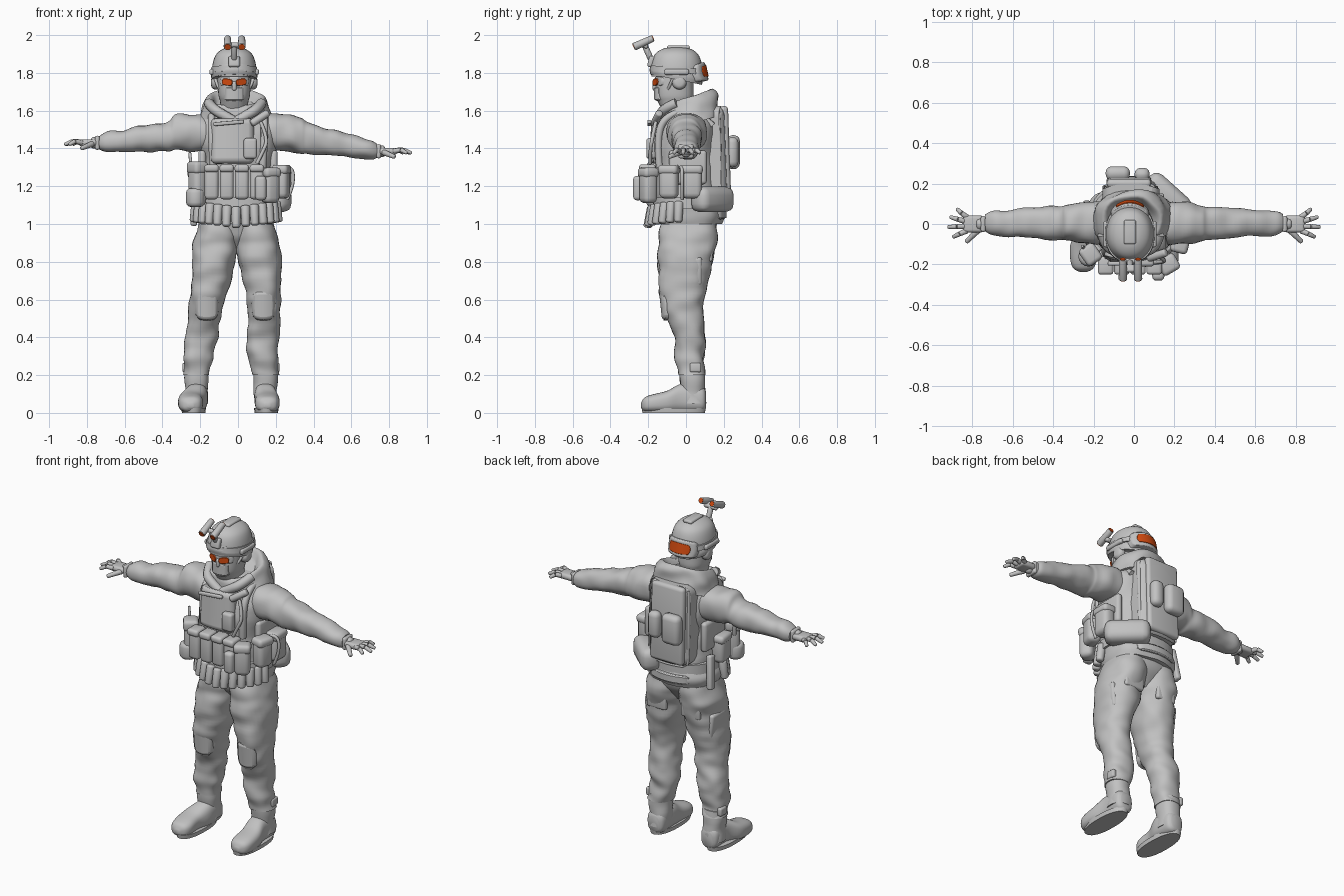
import bpy
import bmesh
import math
from mathutils import Vector, Matrix, Euler, noise

default_cube = bpy.data.objects.get("Cube")
if default_cube:
    bpy.data.objects.remove(default_cube)


def material(name, colour):
    mat = bpy.data.materials.new(name)
    mat.use_nodes = True
    mat.diffuse_color = colour
    mat.node_tree.nodes["Principled BSDF"].inputs["Base Color"].default_value = colour
    return mat


GREY = material("plain grey", (.54, .54, .54, 1))
ORANGE = material("orange lens", (.65, .07, .005, 1))


def finish(name, bm, mat):
    """Turn a bmesh into a smooth shaded object with sharp creases."""
    bmesh.ops.recalc_face_normals(bm, faces=bm.faces)
    mesh = bpy.data.meshes.new(name)
    bm.to_mesh(mesh)
    bm.free()
    mesh.polygons.foreach_set("use_smooth", [True] * len(mesh.polygons))
    mesh.set_sharp_from_angle(angle=math.radians(42))
    mesh.materials.append(mat)
    bpy.context.scene.collection.objects.link(bpy.data.objects.new(name, mesh))


def spline(a, b, c, d, t):
    """Catmull-Rom blend of four rings."""
    return [q + t * (r - p + t * (2 * p - 5 * q + 4 * r - s + t * (3 * (q - r) + s - p))) / 2
            for p, q, r, s in zip(a, b, c, d)]


def loft(name, axis, rings, folds=0.0, square=2.3, tilt=0.0, steps=5, sides=32):
    """Skin rings of (position, centre, centre, radius, radius) along an axis."""
    fine = []
    last = len(rings) - 1
    for i in range(last):
        near = [rings[max(0, min(last, i + k))] for k in (-1, 0, 1, 2)]
        fine += [spline(*near, s / steps) for s in range(steps)]
    fine.append(rings[last])
    bm = bmesh.new()
    loops = []
    for t, cu, cv, ru, rv in fine:
        loop = []
        for k in range(sides):
            angle = math.tau * k / sides
            c, s = math.cos(angle), math.sin(angle)
            u = math.copysign(abs(c) ** (2 / square), c)
            v = math.copysign(abs(s) ** (2 / square), s)
            sample = Vector((cu + c * ru, cv + s * rv, t * 1.4)) * 10
            grow = 1 + folds * noise.noise(sample) / max(ru, rv)
            pu, pv, pt = cu + u * ru * grow, cv + v * rv * grow, t + tilt * s
            loop.append(bm.verts.new({"x": (pt, pu, pv), "y": (pu, pt, pv), "z": (pu, pv, pt)}[axis]))
        loops.append(loop)
    for low, high in zip(loops, loops[1:]):
        for k in range(sides):
            n = (k + 1) % sides
            bm.faces.new((low[k], low[n], high[n], high[k]))
    bm.faces.new(loops[0])
    bm.faces.new(loops[-1])
    finish(name, bm, GREY)


def box(name, centre, size, bevel=.02, rot=(0, 0, 0), bend=0.0, oval=0.0, mat=GREY):
    """Rounded box, turned by degrees; bend curves it along y, oval rounds its front outline."""
    bm = bmesh.new()
    bmesh.ops.create_cube(bm, size=1)
    if bend or oval:
        bmesh.ops.subdivide_edges(bm, edges=bm.edges[:], cuts=7, use_grid_fill=True)
    for v in bm.verts:
        x, z = v.co.x, v.co.z
        v.co.x = x * math.sqrt(1 - oval * (2 * z) ** 2)
        v.co.z = z * math.sqrt(1 - oval * (2 * x) ** 2)
    bmesh.ops.scale(bm, vec=size, verts=bm.verts)
    sharp = [e for e in bm.edges if e.calc_face_angle(0) > 1]
    bmesh.ops.bevel(bm, geom=sharp, offset=min(bevel, min(size) * .45),
                    segments=3, profile=.5, affect="EDGES")
    for v in bm.verts:
        v.co.y += bend * v.co.x ** 2
    turn = Euler([math.radians(a) for a in rot]).to_matrix().to_4x4()
    bm.transform(Matrix.Translation(centre) @ turn)
    finish(name, bm, mat)


def rod(name, a, b, r1, r2=None, mat=GREY, rounding=.5):
    """Tapered cylinder from a to b with rounded rims."""
    a, b = Vector(a), Vector(b)
    r2 = r1 if r2 is None else r2
    bm = bmesh.new()
    bmesh.ops.create_cone(bm, cap_ends=True, segments=16, radius1=r1, radius2=r2, depth=(b - a).length)
    if rounding:
        rims = [e for e in bm.edges if any(len(f.verts) > 4 for f in e.link_faces)]
        bmesh.ops.bevel(bm, geom=rims, offset=min(r1, r2) * rounding, segments=3,
                        profile=.5, affect="EDGES")
    turn = (b - a).to_track_quat("Z", "Y").to_matrix().to_4x4()
    bm.transform(Matrix.Translation((a + b) / 2) @ turn)
    finish(name, bm, mat)


def cord(name, points, radius):
    curve = bpy.data.curves.new(name, "CURVE")
    curve.dimensions = "3D"
    curve.bevel_depth, curve.bevel_resolution = radius, 2
    curve.use_fill_caps = True
    line = curve.splines.new("NURBS")
    line.points.add(len(points) - 1)
    for p, co in zip(line.points, points):
        p.co = (*co, 1)
    line.use_endpoint_u = True
    line.order_u = 3
    curve.materials.append(GREY)
    bpy.context.scene.collection.objects.link(bpy.data.objects.new(name, curve))


# Trousers: seat and two legs sharing one profile
loft("trouser_seat", "z", [(.87, -.01, .015, .05, .07), (.92, -.01, .015, .13, .11), (.97, -.01, .02, .19, .135),
                           (1.04, -.01, .02, .2, .155)], folds=.008)
heights = (1, .92, .85, .72, .6, .5, .38, .28, .2)
depths = (.015, .01, 0, -.01, -.02, -.005, .022, .02, .03)
widths = (.11, .117, .118, .105, .092, .086, .084, .08, .066)
lengths = (.145, .15, .148, .133, .113, .094, .082, .075, .07)
legs = {"right": (-.1, -.114, -.123, -.14, -.165, -.175, -.195, -.21, -.22),
        "left": (.08, .096, .108, .125, .135, .135, .13, .135, .145)}
for side, xs in legs.items():
    d = -1 if side == "right" else 1
    loft(side + "_leg", "z", list(zip(heights, xs, depths, widths, lengths)), folds=.016, steps=7)
    knee, ankle = xs[4], xs[-1]
    box(side + "_knee_pad", (knee, -.11, .57), (.125, .05, .16), .022, (6, 0, 0), bend=5, oval=.25)
    box(side + "_thigh_pocket", (xs[3] + d * .08, .02, .75), (.035, .13, .15), .016, (0, d * 6, 0))
    box(side + "_seat_pocket", (xs[2], .125, .86), (.13, .03, .12), .012)
    # Boots
    loft(side + "_boot_shaft", "z", [(.05, ankle, .04, .06, .065), (.14, ankle, .035, .06, .065),
                                     (.24, ankle, .03, .064, .068)], folds=.008)
    toe = ankle + d * .01 - (.02 if d < 0 else 0)
    loft(side + "_boot_foot", "y", [(.105, ankle, .07, .035, .045), (.08, ankle, .075, .056, .068),
                                    (-.02, ankle, .08, .058, .075), (-.1, toe, .06, .064, .057),
                                    (-.18, toe, .05, .064, .047), (-.22, toe, .045, .048, .036),
                                    (-.238, toe, .04, .015, .012)], square=2.6)
    loft(side + "_boot_sole", "z", [(0, (ankle + toe) / 2, -.065, .062, .165),
                                    (.025, (ankle + toe) / 2, -.065, .065, .17)], steps=1)
    box(side + "_boot_buckle", (ankle + d * .06, .05, .24), (.03, .06, .05), .01)

# Jacket, hem and belt
loft("jacket", "z", [(1, -.01, .02, .2, .17), (1.05, -.01, .02, .21, .18), (1.15, 0, .01, .195, .17),
                     (1.3, 0, 0, .185, .16), (1.43, 0, 0, .205, .165), (1.52, 0, .01, .215, .145),
                     (1.58, -.01, .01, .18, .12), (1.63, -.01, .01, .1, .09)], folds=.014)
loft("belt", "z", [(1.08, 0, .01, .215, .185), (1.14, 0, .01, .215, .185)], steps=1)
box("jacket_back_flap", (-.01, .19, 1.05), (.26, .05, .05), bend=-2)

# Arms, cuffs and hands
reach = (.14, .24, .33, .37, .47, .6, .7, .735)
sleeve_y = (.1, .103, .09, .08, .077, .067, .06, .045)
sleeve_z = (.1, .098, .094, .08, .072, .06, .05, .038)
arm_heights = {"right": (1.48, 1.485, 1.485, 1.465, 1.455, 1.442, 1.432, 1.43),
               "left": (1.48, 1.485, 1.465, 1.455, 1.437, 1.412, 1.39, 1.385)}
finger_plan = {"index": (.895, -.065), "middle": (.92, -.015), "ring": (.91, .035), "little": (.875, .075)}
for side, zs in arm_heights.items():
    d = -1 if side == "right" else 1
    rings = [(d * x, .005, z, ry, rz) for x, z, ry, rz in zip(reach, zs, sleeve_y, sleeve_z)]
    loft(side + "_sleeve", "x", rings, folds=.013, steps=6)
    hand = zs[-1]
    rod(side + "_wrist", (d * .71, 0, hand), (d * .78, 0, hand), .033, .03)
    box(side + "_watch", (d * .745, 0, hand), (.025, .08, .075), .015)
    box(side + "_palm", (d * .795, 0, hand), (.1, .085, .036), .016)
    for row, (finger, (x, y)) in enumerate(finger_plan.items()):
        knuckle = (d * .825, -.033 + row * .022, hand)
        middle = (d * (x + .83) / 2, (y + knuckle[1]) / 2, hand + .008)
        tip = (d * x, y, hand - .01)
        rod(f"{side}_{finger}_finger", knuckle, middle, .014, .012, rounding=.2)
        rod(f"{side}_{finger}_fingertip", middle, tip, .0125, .009)
    rod(side + "_thumb", (d * .77, -.03, hand - .005), (d * .83, -.09, hand - .03), .016, .011)

# Loose hood around the neck
loft("hood", "z", [(1.53, -.01, .02, .2, .15), (1.59, -.015, .015, .185, .15), (1.65, -.015, .015, .165, .145),
                   (1.67, -.015, .01, .135, .125), (1.62, -.015, 0, .1, .1)], folds=.02, tilt=.045)
for d in (-1, 1):
    cord("hood_lapel", [(-.015 + d * .14, -.05, 1.64), (-.015 + d * .12, -.12, 1.61),
                        (-.015 + d * .05, -.14, 1.57), (-.015, -.14, 1.54)], .027)

# Head, mask and glasses
mid = -.02
loft("head", "z", [(1.56, mid, -.02, .075, .08), (1.64, mid, -.055, .074, .09), (1.68, mid, -.06, .083, .1),
                   (1.75, mid, -.06, .088, .1), (1.85, mid, -.05, .09, .1)])
box("face_mask", (mid, -.145, 1.69), (.11, .05, .08), .025, bend=6)
box("glasses_frame", (mid, -.156, 1.755), (.155, .02, .05), .008, bend=6, oval=.15)
box("nose", (mid, -.16, 1.73), (.025, .035, .05), .012)
for d in (-1, 1):
    box("glasses_lens", (mid + d * .037, -.162, 1.751), (.06, .009, .036), .003, (0, d * -8, d * 24),
        oval=.35, mat=ORANGE)

# Helmet with rim, rails, earphones and rear goggles
loft("helmet", "z", [(1.78, mid, -.05, .117, .133), (1.83, mid, -.05, .117, .136), (1.88, mid, -.05, .105, .124),
                     (1.91, mid, -.05, .085, .103), (1.93, mid, -.05, .05, .065), (1.937, mid, -.05, .01, .015)],
     square=2.1)
loft("helmet_rim", "z", [(1.765, mid, -.052, .12, .136), (1.79, mid, -.052, .123, .141),
                         (1.82, mid, -.05, .116, .134)], tilt=-.028, square=2.1)
loft("goggle_strap", "z", [(1.8, mid, -.048, .124, .143), (1.83, mid, -.048, .121, .14)], steps=1, tilt=-.01)
box("helmet_top_patch", (mid, -.04, 1.935), (.06, .12, .022), .01)
for d in (-1, 1):
    box("helmet_rail", (mid + d * .118, -.05, 1.805), (.026, .13, .03), .01)
    rod("earphone", (mid + d * .08, -.035, 1.75), (mid + d * .122, -.035, 1.75), .042, .034)
    cord("chin_strap", [(mid + d * .1, -.07, 1.77), (mid + d * .088, -.1, 1.7), (mid, -.13, 1.645)], .008)
box("rear_goggle_frame", (mid, .088, 1.805), (.19, .045, .1), .01, (12, 0, 0), bend=-5, oval=.2)
box("rear_goggle_lens", (mid, .109, 1.81), (.14, .0095, .062), .003, (12, 0, 0), bend=-5, oval=.25, mat=ORANGE)

# Raised night vision tubes
box("viewer_mount", (mid, -.185, 1.86), (.06, .03, .06), .01, (-15, 0, 0))
rod("viewer_arm", (mid, -.185, 1.87), (mid, -.22, 1.95), .016)
box("viewer_bridge", (mid, -.22, 1.945), (.09, .04, .025), .01, (-24, 0, 0))
for x in (-.055, .02):
    front, rear = Vector((x, -.275, 1.938)), Vector((x, -.175, 1.983))
    along = (rear - front).normalized() * .003
    rod("viewer_tube", front, rear, .021, .018, rounding=.2)
    rod("viewer_front_lens", front - along, front + along, .016, mat=ORANGE, rounding=0)
    rod("viewer_rear_lens", rear - along, rear + along, .014, mat=ORANGE, rounding=0)

# Chest rig
box("chest_plate", (-.03, -.16, 1.44), (.23, .06, .24), .03, (-4, 0, 0), bend=1.5)
box("chest_label_strip", (-.05, -.195, 1.535), (.16, .02, .02), .006, (0, -5, 0))
box("radio_pouch", (.065, -.185, 1.4), (.07, .05, .11), .015)
rod("chest_torch", (.07, -.17, 1.53), (.16, -.14, 1.59), .02)
cord("radio_hose", [(.12, -.16, 1.54), (.16, -.18, 1.45), (.13, -.19, 1.38), (.1, -.19, 1.32)], .01)
for d in (-1, 1):
    cord("shoulder_strap", [(d * .13, -.14, 1.3), (d * .14, -.155, 1.45), (d * .14, -.115, 1.57),
                            (d * .13, .04, 1.61), (d * .13, .14, 1.52)], .02)
    box("side_panel", (d * .19, .01, 1.3), (.04, .2, .18))
for x in (-.14, -.06, .02, .1):
    box("magazine_pouch", (x, -.2, 1.22), (.073, .08, .18), .02)
    box("pouch_flap", (x, -.205, 1.295), (.076, .09, .04), .015)

# Pouches around the waist
waist = {"right_front_pouch": (-.215, -.15, 1.21, .09, .22, 55), "right_side_pouch": (-.22, -.03, 1.2, .11, .16, 85),
         "left_front_pouch": (.17, -.2, 1.2, .09, .18, 30), "left_middle_pouch": (.23, -.09, 1.22, .1, .17, 75),
         "left_side_pouch": (.24, .03, 1.22, .11, .17, 90)}
for name, (x, y, z, wide, tall, yaw) in waist.items():
    spin = (0, 0, yaw if x > 0 else -yaw)
    box(name, (x, y, z), (wide, .08, tall), .028, spin)
    box(name + "_flap", (x, y, z + tall * .4), (wide + .008, .088, tall * .3), .02, spin)
box("front_tool_pouch", (.12, -.255, 1.19), (.06, .05, .13))
rod("round_pouch", (-.225, -.16, 1.09), (-.225, -.16, 1.19), .05)
box("left_rear_bag", (.165, .14, 1.13), (.26, .12, .135), .045, (0, 0, -42))
rod("waist_antenna", (-.245, -.12, 1.25), (-.255, -.11, 1.38), .012, .007)
box("knife_sheath", (-.225, .08, 1.09), (.035, .05, .2), .012, (8, 6, 0))
cord("waist_loop", [(.24, -.03, 1.3), (.29, -.02, 1.31), (.295, -.02, 1.2), (.26, -.02, 1.13)], .009)

# Hanging row of cartridges below the belt
for k in range(13):
    angle = math.radians(-168 + k * 13)
    c, s = math.cos(angle), math.sin(angle)
    lift = .03 * abs(c)
    rod("belt_cartridge", (.215 * c - .01, .18 * s, 1.09 + lift),
        (.23 * c - .01, .205 * s, .98 + lift), .026, .022)

# Backpack
box("backpack", (-.015, .165, 1.38), (.28, .12, .49), .05, (2, 0, 0), bend=-1.5)
box("backpack_panel", (-.025, .208, 1.39), (.22, .045, .47), .02, (2, 0, 0))
box("backpack_top", (-.01, .15, 1.58), (.24, .1, .07), .03)
box("backpack_large_pouch", (-.08, .25, 1.38), (.12, .07, .18), .03)
box("backpack_small_pouch", (.04, .245, 1.38), (.075, .065, .16), .03)
for d in (-1, 1):
    cord("backpack_edge_strap", [(d * .12 - .015, .17, 1.6), (d * .13 - .015, .18, 1.4),
                                 (d * .12 - .015, .18, 1.15)], .01)
